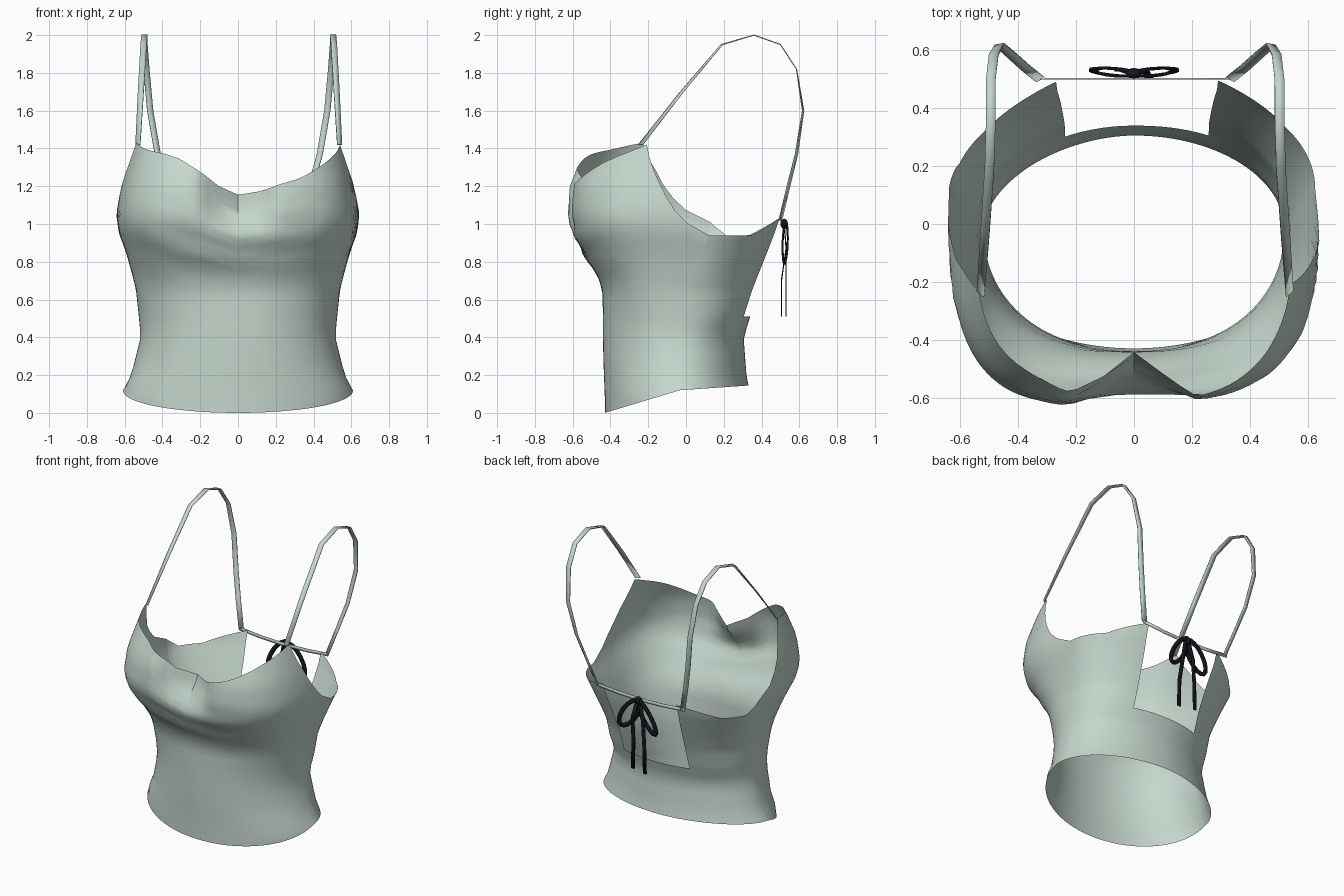
import bpy, bmesh, math
from mathutils import Vector

if "Cube" in bpy.data.objects:
    bpy.data.objects.remove(bpy.data.objects["Cube"], do_unlink=True)


def material(name, rgb):
    m = bpy.data.materials.new(name)
    m.use_nodes = True
    m.diffuse_color = (*rgb, 1)
    m.node_tree.nodes["Principled BSDF"].inputs["Base Color"].default_value = (*rgb, 1)
    return m


SAGE = material("sage fabric", (0.56, 0.68, 0.61))
DARK = material("black ribbon", (0.008, 0.008, 0.014))


def lerp_table(table, t):
    """Linear lookup; each row is a key followed by one or more values."""
    if t <= table[0][0]:
        return table[0][1:]
    for a, b in zip(table, table[1:]):
        if t <= b[0]:
            f = (t - a[0]) / (b[0] - a[0])
            return [p + (q - p) * f for p, q in zip(a[1:], b[1:])]
    return table[-1][1:]


# Body section by height: z, half width, seam y, front y, back y
BODY = [
    (0.0, 0.62, -0.03, -0.43, 0.33), (0.12, 0.608, -0.03, -0.43, 0.335),
    (0.2, 0.565, -0.02, -0.435, 0.32), (0.4, 0.515, -0.02, -0.44, 0.305),
    (0.51, 0.525, -0.01, -0.44, 0.34), (0.65, 0.54, 0.0, -0.442, 0.39),
    (0.75, 0.565, 0.04, -0.48, 0.43), (0.85, 0.593, 0.09, -0.55, 0.47),
    (0.95, 0.63, 0.125, -0.6, 0.51), (1.05, 0.645, 0.13, -0.625, 0.548),
    (1.2, 0.622, 0.13, -0.615, 0.548), (1.32, 0.588, 0.13, -0.568, 0.548),
    (1.45, 0.555, 0.13, -0.5, 0.548),
]
# Roundness of the section by height: z, front exponent, back exponent
ROUND = [(0.0, 1.0, 1.0), (0.4, 0.93, 1.0), (0.51, 0.9, 0.9), (0.75, 0.75, 0.95), (1.0, 0.6, 1.0)]
# Top edge height by angle from each side seam towards the centre
NECK = {
    "right": [(0, 1.01), (6, 1.14), (12, 1.28), (21, 1.43), (40, 1.395), (60, 1.37),
              (70, 1.345), (80, 1.285), (85, 1.235), (90, 1.155)],
    "left": [(0, 0.94), (6, 1.07), (12, 1.23), (21, 1.42), (30, 1.385), (45, 1.335),
             (60, 1.28), (70, 1.24), (80, 1.21), (90, 1.155)],
}
BACK_TOP = {
    "right": [(0, 1.01), (15, 0.94), (35, 0.94), (63, 1.03)],
    "left": [(0, 0.94), (35, 0.94), (63, 1.03)],
}
BAND_TOP = 0.51
OPENING = 63


def section(angle, z, front):
    """Point on the body; 0 is the left seam, 90 the centre, 180 the right seam."""
    w, seam, yf, yb = lerp_table(BODY, z)
    p = lerp_table(ROUND, z)[0 if front else 1]
    if not front and angle > 90:
        p += 0.1  # the right side of the back is flatter
    c, s = math.cos(math.radians(angle)), math.sin(math.radians(angle))
    x = math.copysign(abs(c) ** p, c) * w
    sp = max(s, 0) ** p
    if not front:
        return Vector((x, seam + (yb - seam) * sp, z))
    y = seam + (yf - seam) * sp
    # fuller right cup, a dip between the cups, and soft draped folds below them
    y += 0.04 * x * sp * min(1, max(0, (z - 0.7) / 0.3))
    k = min(1, max(0, (z - 0.9) / 0.26))
    y += 0.175 * max(0, 1 - abs(x) / 0.22) * k * k * (3 - 2 * k)
    fade = math.exp(-((z - 0.88) / 0.13) ** 2) * sp ** 3
    y += 0.01 * fade * math.sin(38 * (z - 0.35 * x * x + 0.15 * x))
    return Vector((x, y, z))


def finish(name, bm, mat, angle=40, thickness=0):
    mesh = bpy.data.meshes.new(name)
    bm.to_mesh(mesh)
    bm.free()
    ob = bpy.data.objects.new(name, mesh)
    bpy.context.collection.objects.link(ob)
    mesh.materials.append(mat)
    if thickness:
        mod = ob.modifiers.new("thickness", 'SOLIDIFY')
        mod.thickness, mod.offset = thickness, 0
    bpy.ops.object.select_all(action='DESELECT')
    ob.select_set(True)
    bpy.context.view_layer.objects.active = ob
    bpy.ops.object.shade_smooth_by_angle(angle=math.radians(angle))


def panel(name, front, low_rows=6, high_rows=16):
    """Sheet with a lower band and an upper part; the back has an opening."""
    bm = bmesh.new()
    columns = []
    for angle in range(0, 181, 3):
        a = min(angle, 180 - angle)
        side = "left" if angle < 90 else "right"
        s = math.sin(math.radians(a))
        hem = 0.12 * (1 - s) if front else 0.12 + 0.025 * s
        top = lerp_table((NECK if front else BACK_TOP)[side], a)[0]
        zs = [hem + (BAND_TOP - hem) * i / low_rows for i in range(low_rows + 1)]
        if front or a <= OPENING:
            zs += [BAND_TOP + (top - BAND_TOP) * (i + 1) / high_rows for i in range(high_rows)]
        columns.append([bm.verts.new(section(angle, z, front)) for z in zs])
    for c0, c1 in zip(columns, columns[1:]):
        for i in range(min(len(c0), len(c1)) - 1):
            quad = [c0[i], c0[i + 1], c1[i + 1], c1[i]]
            bm.faces.new(quad if front else quad[::-1])
    finish(name, bm, SAGE)


def ribbon(name, points, width, mat, sides=None, thickness=0.006):
    """Flat strip along a path; without side vectors it lies in the xz plane."""
    bm = bmesh.new()
    pts = [Vector(p) for p in points]
    pairs = []
    for i, p in enumerate(pts):
        t = pts[min(i + 1, len(pts) - 1)] - pts[max(i - 1, 0)]
        d = Vector(sides[i]) if sides else t.cross(Vector((0, 1, 0)))
        d = d.normalized() * width / 2
        pairs.append((bm.verts.new(p - d), bm.verts.new(p + d)))
    for (a, b), (c, d) in zip(pairs, pairs[1:]):
        bm.faces.new((a, b, d, c))
    finish(name, bm, mat, 30, thickness)


# Front and back of the top
panel("front_panel", True)
panel("back_panel", False)

# Shoulder straps, front corner to back wing: x, y, z, twist of the strip
STRAP = [(0.53, -0.24, 1.42, 0.9), (0.515, -0.03, 1.69, 0.5), (0.5, 0.19, 1.95, 0.2),
         (0.495, 0.36, 2.0, 0), (0.495, 0.5, 1.95, 0), (0.485, 0.585, 1.82, 0),
         (0.465, 0.62, 1.6, -0.2), (0.425, 0.585, 1.37, -0.4), (0.375, 0.54, 1.19, -0.5),
         (0.325, 0.5, 1.02, -0.5)]
for label, sx, shift in (("left", 1, 0.008), ("right", -1, 0)):
    ribbon(label + "_strap", [(sx * x + shift, y, z) for x, y, z, _ in STRAP], 0.033, SAGE,
           sides=[(sx, twist, 0) for *_, twist in STRAP])

# Tie across the open back
ribbon("back_tie", [(x / 100, 0.502, 1.0 + 0.02 * (x / 34) ** 2) for x in range(-34, 35, 17)],
       0.022, SAGE, sides=[(0, 0, 1)] * 5)

# Bow: two drooping loops, two hanging tails and a knot
for label, sx, tail_y in (("left", 1, 0.505), ("right", -1, 0.53)):
    loop = []
    for i in range(17):
        t = 2 * math.pi * i / 16
        along, across = 0.12 * (1 - math.cos(t)), 0.045 * math.sin(t)
        loop.append((sx * (0.55 * along + 0.83 * across),
                     0.525 + 0.014 * math.sin(t),
                     1.0 - 0.83 * along + 0.55 * across))
    ribbon(label + "_bow_loop", loop, 0.028, DARK, thickness=0.01)
    tail = [(sx * 0.01, 0.52, 1.0), (sx * 0.04, 0.53, 0.87),
            (sx * 0.05, tail_y, 0.7), (sx * 0.055, tail_y, 0.51)]
    ribbon(label + "_bow_tail", tail, 0.026, DARK)

bm = bmesh.new()
bmesh.ops.create_uvsphere(bm, u_segments=10, v_segments=6, radius=0.028)
bmesh.ops.scale(bm, vec=(1, 0.7, 1), verts=bm.verts)
bmesh.ops.translate(bm, vec=(0, 0.52, 1.0), verts=bm.verts)
finish("bow_knot", bm, DARK)
